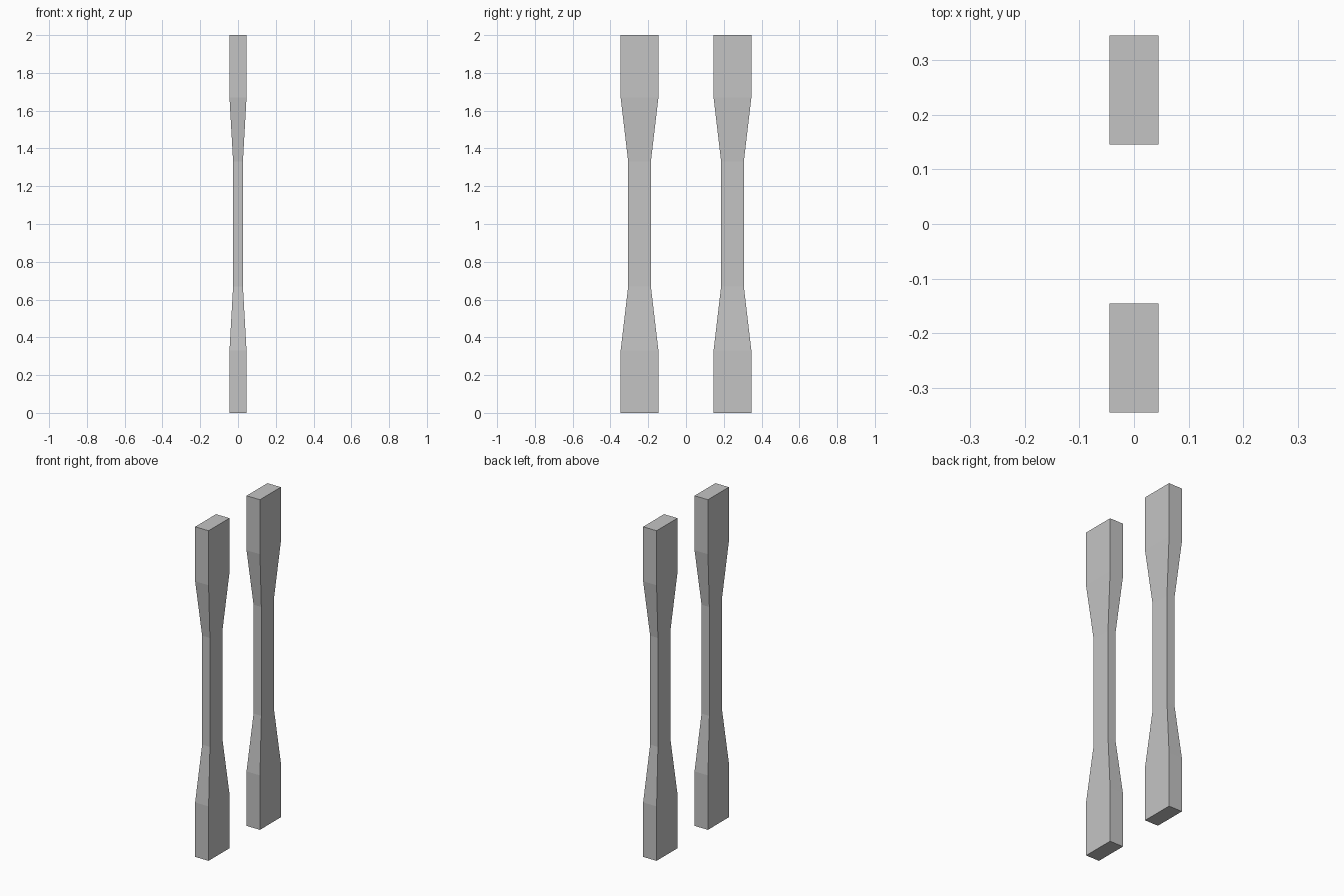
import bpy
import bmesh

cube = bpy.data.objects.get("Cube")
if cube:
    bpy.data.objects.remove(cube, do_unlink=True)

# Single grey material
grey = bpy.data.materials.new("light grey")
grey.use_nodes = True
colour = (0.55, 0.55, 0.55, 1)
grey.diffuse_color = colour
grey.node_tree.nodes["Principled BSDF"].inputs["Base Color"].default_value = colour

WIDE = (0.045, 0.1)
NARROW = (0.026, 0.06)
LEVELS = [(0, WIDE), (0.33, WIDE), (0.67, NARROW),
          (1.33, NARROW), (1.67, WIDE), (2, WIDE)]


def waisted_bar(name, y):
    """Rectangular bar lofted through the levels, with a slim middle."""
    bm = bmesh.new()
    rings = []
    for z, (hx, hy) in LEVELS:
        corners = [(-hx, -hy), (hx, -hy), (hx, hy), (-hx, hy)]
        rings.append([bm.verts.new((cx, cy, z)) for cx, cy in corners])
    for low, high in zip(rings, rings[1:]):
        for i in range(4):
            j = (i + 1) % 4
            bm.faces.new((low[i], low[j], high[j], high[i]))
    bm.faces.new(rings[0][::-1])
    bm.faces.new(rings[-1])
    mesh = bpy.data.meshes.new(name)
    bm.to_mesh(mesh)
    bm.free()
    mesh.materials.append(grey)
    bar = bpy.data.objects.new(name, mesh)
    bar.location.y = y
    bpy.context.collection.objects.link(bar)


# Matching pair of bars
waisted_bar("front_bar", -0.246)
waisted_bar("back_bar", 0.246)
